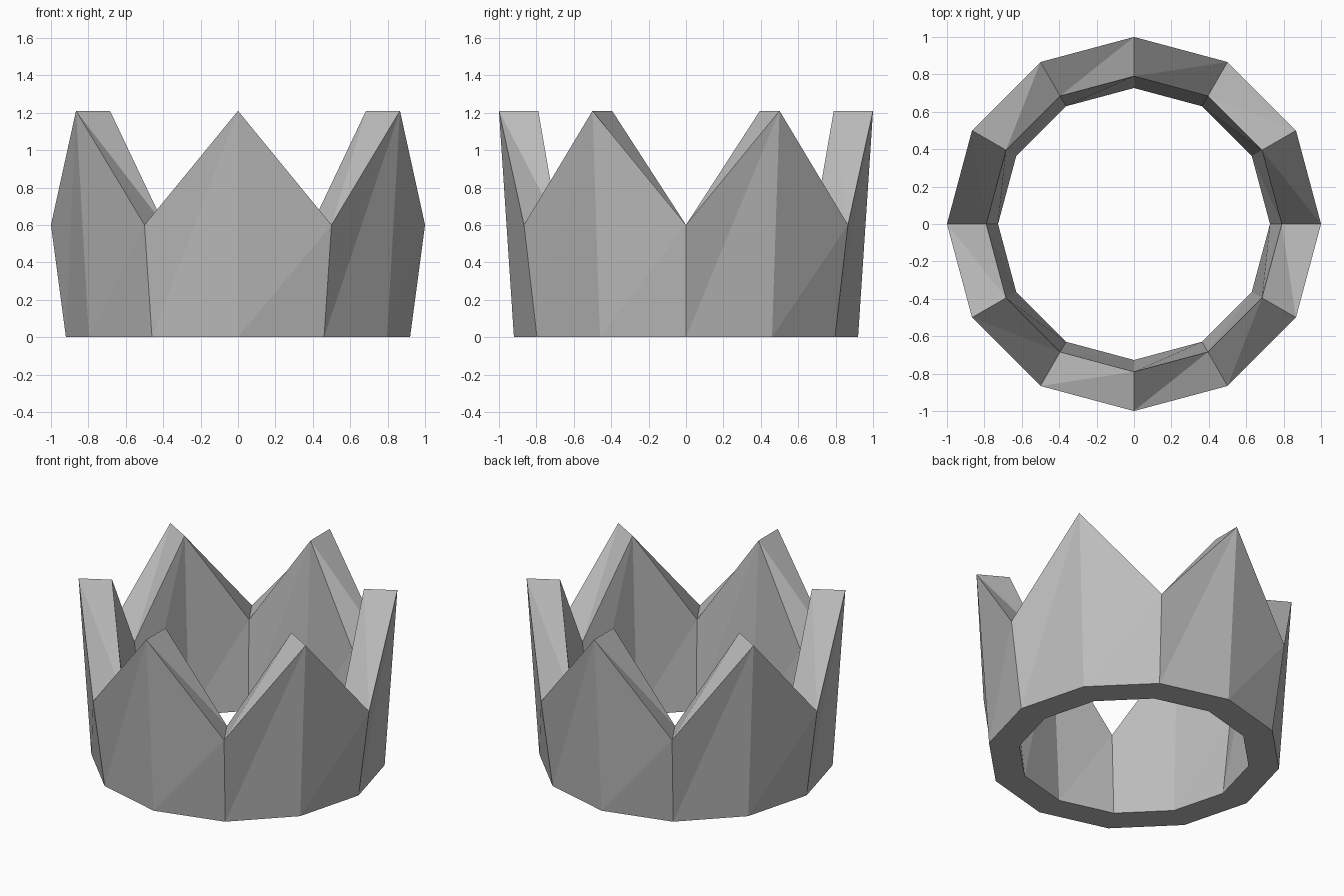
import bpy
import bmesh
from math import cos, sin, radians

cube = bpy.data.objects.get("Cube")
if cube:
    bpy.data.objects.remove(cube, do_unlink=True)

SIDES = 12
VALLEY, PEAK = 0.6, 1.21

# Plain grey material
grey = bpy.data.materials.new("grey")
grey.use_nodes = True
colour = (0.5, 0.5, 0.5, 1)
grey.diffuse_color = colour
grey.node_tree.nodes["Principled BSDF"].inputs["Base Color"].default_value = colour

bm = bmesh.new()


def ring(radius, low, high):
    """Ring of points whose height alternates between low and high."""
    points = []
    for i in range(SIDES):
        a = radians(i * 360 / SIDES)
        z = high if i % 2 else low
        points.append(bm.verts.new((radius * cos(a), radius * sin(a), z)))
    return points


def band(first, second, forward=True):
    """Triangulated strip between two rings."""
    for i in range(SIDES):
        j = (i + 1) % SIDES
        a, b, c, d = first[i], first[j], second[j], second[i]
        if forward:
            tris = ((a, b, c), (a, c, d))
        else:
            tris = ((a, b, d), (b, c, d))
        for tri in tris:
            bm.faces.new(tri)


outer_base = ring(0.92, 0, 0)
outer_rim = ring(1.0, VALLEY, PEAK)
inner_rim = ring(0.79, VALLEY, PEAK)
inner_base = ring(0.727, 0, 0)

# Outer wall, zigzag rim, inner wall and flat underside
band(outer_base, outer_rim)
band(outer_rim, inner_rim)
band(inner_rim, inner_base)
band(inner_base, outer_base)
bmesh.ops.recalc_face_normals(bm, faces=bm.faces[:])

mesh = bpy.data.meshes.new("crown")
bm.to_mesh(mesh)
bm.free()
mesh.materials.append(grey)
crown = bpy.data.objects.new("crown", mesh)
bpy.context.collection.objects.link(crown)
